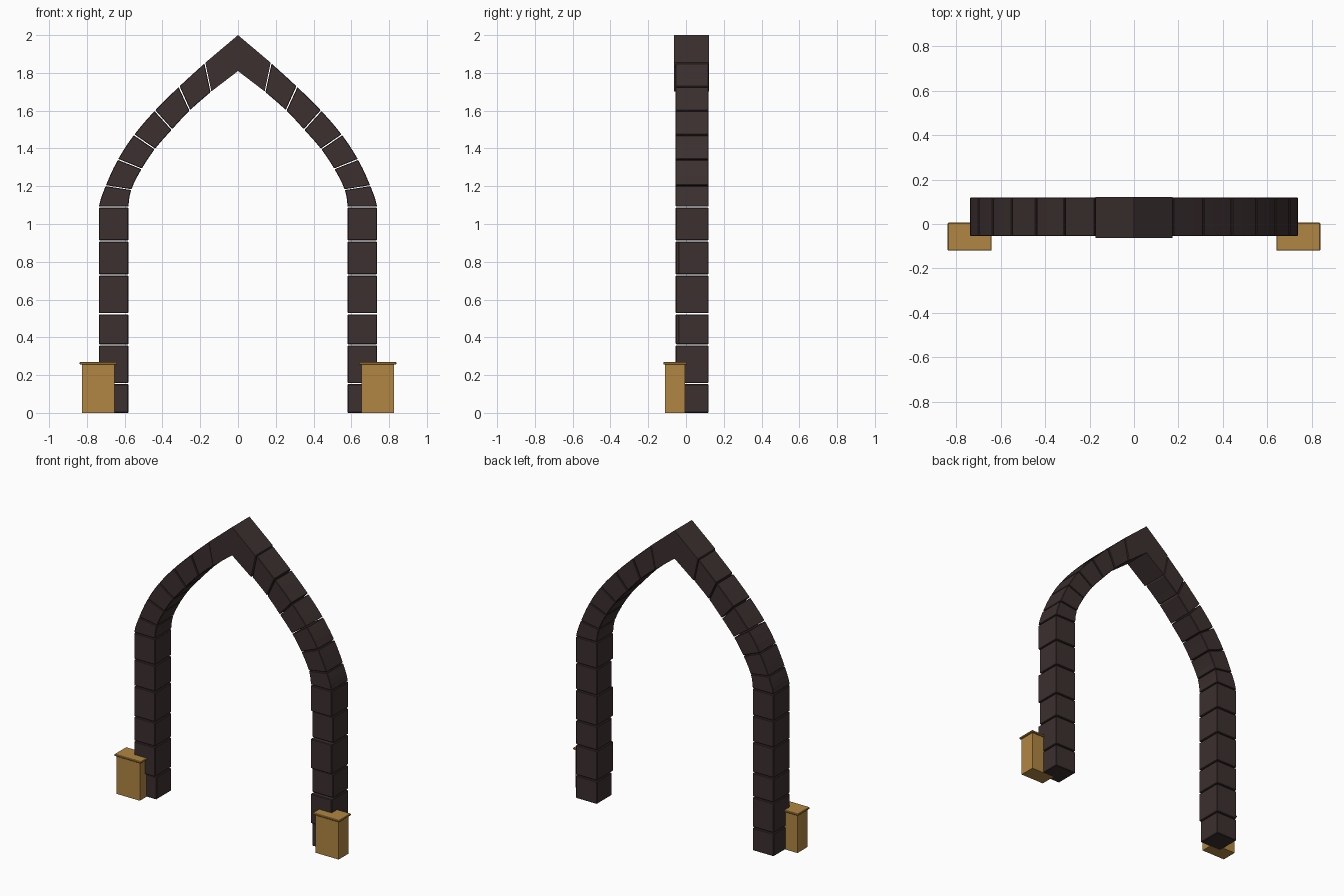
import bpy
import bmesh
from mathutils import Vector

cube = bpy.data.objects.get("Cube")
if cube:
    bpy.data.objects.remove(cube, do_unlink=True)


def material(name, color):
    mat = bpy.data.materials.new(name)
    mat.use_nodes = True
    mat.diffuse_color = (*color, 1)
    bsdf = mat.node_tree.nodes["Principled BSDF"]
    bsdf.inputs["Base Color"].default_value = (*color, 1)
    bsdf.inputs["Roughness"].default_value = 0.8
    return mat


STONE = material("dark brown stone", (0.045, 0.029, 0.029))
GOLD = material("ochre wood", (0.44, 0.24, 0.055))
FRONT, BACK = -0.055, 0.12
GAP = 0.003


def prism(name, outline, y0, y1, mat, bevel):
    """Extrude an (x, z) outline from y0 to y1 and soften its edges."""
    bm = bmesh.new()
    face = bm.faces.new([bm.verts.new((x, y0, z)) for x, z in outline])
    ext = bmesh.ops.extrude_face_region(bm, geom=[face])
    for v in ext["geom"]:
        if isinstance(v, bmesh.types.BMVert):
            v.co.y = y1
    bmesh.ops.recalc_face_normals(bm, faces=bm.faces)
    mesh = bpy.data.meshes.new(name)
    bm.to_mesh(mesh)
    bm.free()
    mesh.materials.append(mat)
    obj = bpy.data.objects.new(name, mesh)
    bpy.context.collection.objects.link(obj)
    if bevel:
        mod = obj.modifiers.new("soft edges", "BEVEL")
        mod.width = bevel
        mod.segments = 1
    return obj


def rect(x0, x1, z0, z1):
    return [(x0, z0), (x1, z0), (x1, z1), (x0, z1)]


def curve_point(pts, i, t):
    """Point on a smooth curve through pts, between pts[i] and pts[i + 1]."""
    b, c = Vector(pts[i]), Vector(pts[i + 1])
    a = Vector(pts[i - 1]) if i else b - Vector((0, c.y - b.y))
    d = Vector(pts[i + 2]) if i + 2 < len(pts) else c * 2 - b
    return 0.5 * (2 * b + (c - a) * t + (2 * a - 5 * b + 4 * c - d) * t * t
                  + (3 * b - a - 3 * c + d) * t ** 3)


# Joints of the pointed arch, from the column top to the keystone
outer = [(0.737, 1.09), (0.70, 1.203), (0.635, 1.342), (0.55, 1.472),
         (0.44, 1.60), (0.312, 1.727), (0.175, 1.852)]
inner = [(0.58, 1.09), (0.565, 1.182), (0.51, 1.292), (0.44, 1.397),
         (0.35, 1.50), (0.255, 1.602), (0.143, 1.70)]
joints = [0, 0.155, 0.36, 0.525, 0.73, 0.91, 1.09]

for side, s in (("left", 1), ("right", -1)):
    # Column blocks, alternately set back a little on one side
    for i, (z0, z1) in enumerate(zip(joints, joints[1:])):
        inset = 0.015 if i == 0 or (s > 0 and i % 2 == 0) else 0
        low = z0 + GAP if i else 0
        prism(f"{side}_column_block_{i + 1}",
              rect(s * 0.58, s * 0.737, low, z1 - GAP),
              FRONT + inset, BACK, STONE, 0.004)

    # Curved arch blocks
    for i in range(len(outer) - 1):
        steps = [0.02, 0.35, 0.65, 0.98]
        edge = [curve_point(outer, i, t) for t in steps]
        edge += [curve_point(inner, i, t) for t in reversed(steps)]
        prism(f"{side}_arch_block_{i + 1}", [(s * p.x, p.y) for p in edge],
              FRONT, BACK, STONE, 0.003)

    # Pedestal box with a slightly wider lid
    prism(f"{side}_pedestal", rect(s * 0.654, s * 0.827, 0, 0.257),
          -0.11, -0.005, GOLD, 0)
    prism(f"{side}_pedestal_lid", rect(s * 0.64, s * 0.838, 0.256, 0.269),
          -0.12, 0.006, GOLD, 0.003)

# Keystone at the point of the arch
half = [(0.173, 1.854), (0.141, 1.702)]
prism("keystone",
      [(0, 2.0), half[0], half[1], (0, 1.81),
       (-half[1][0], half[1][1]), (-half[0][0], half[0][1])],
      FRONT - 0.008, BACK + 0.002, STONE, 0)
